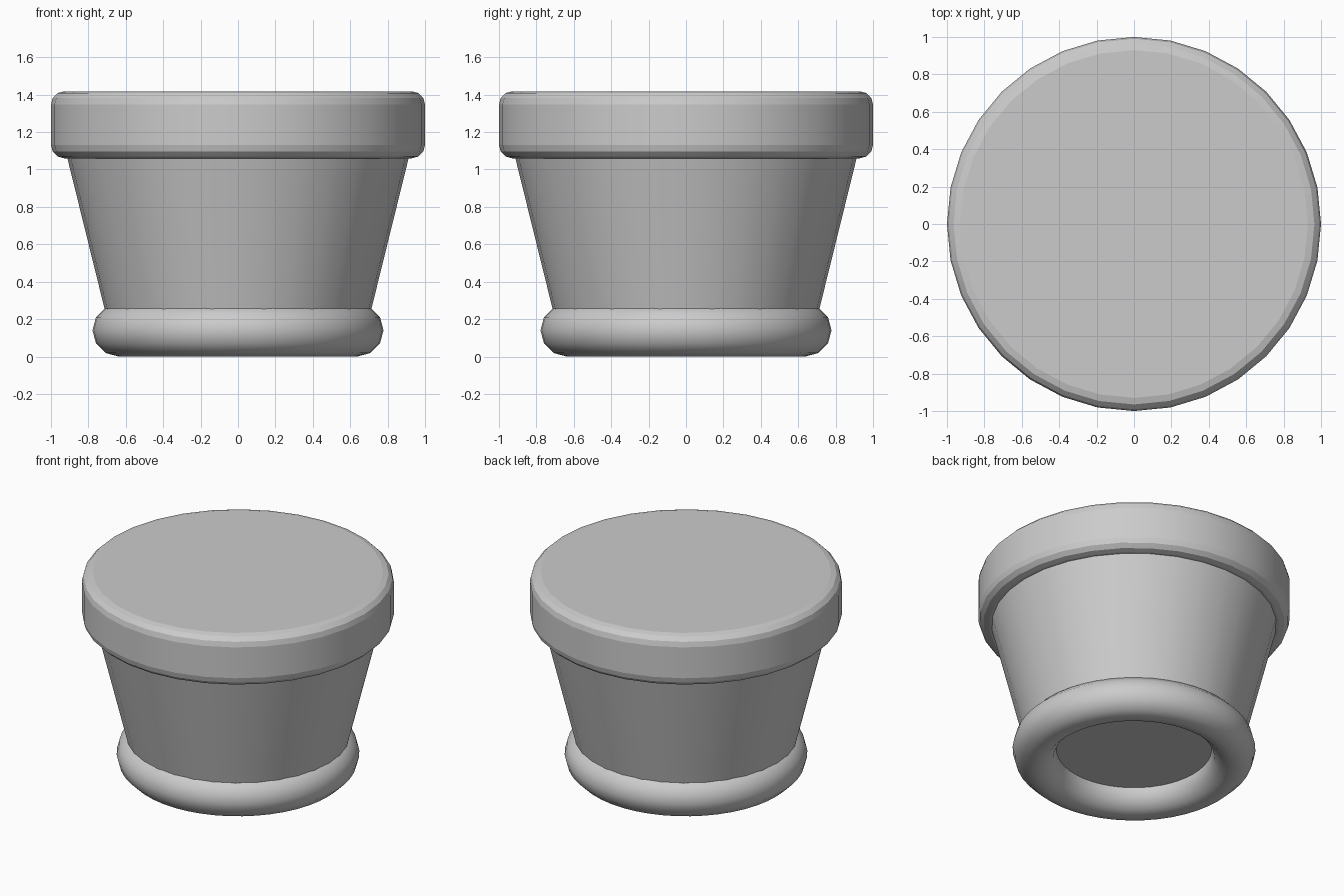
import bpy
import math

if "Cube" in bpy.data.objects:
    bpy.data.objects.remove(bpy.data.objects["Cube"])

clay = bpy.data.materials.new("grey_clay")
clay.diffuse_color = (0.6, 0.6, 0.6, 1)
clay.use_nodes = True
clay.node_tree.nodes["Principled BSDF"].inputs["Base Color"].default_value = clay.diffuse_color


def finish(name, angle):
    ob = bpy.context.object
    ob.name = name
    ob.data.materials.append(clay)
    bpy.ops.object.shade_smooth_by_angle(angle=math.radians(angle))
    return ob


# Tapered pot body, closed at both ends
z0, z1 = 0.14, 1.10
bpy.ops.mesh.primitive_cone_add(vertices=32, radius1=0.685, radius2=0.922,
                                depth=z1 - z0, location=(0, 0, (z0 + z1) / 2))
finish("pot_body", 30)

# Rounded base ring
bpy.ops.mesh.primitive_torus_add(major_segments=48, minor_segments=12,
                                 major_radius=0.638, minor_radius=0.14,
                                 location=(0, 0, 0.14))
finish("base_ring", 60)

# Thick rim with bevelled top and bottom edges
z0, z1 = 1.06, 1.418
bpy.ops.mesh.primitive_cylinder_add(vertices=32, radius=1.0, depth=z1 - z0,
                                    location=(0, 0, (z0 + z1) / 2))
rim = bpy.context.object
bevel = rim.modifiers.new("edge_bevel", 'BEVEL')
bevel.width = 0.07
bevel.segments = 3
bevel.limit_method = 'ANGLE'
bevel.angle_limit = math.radians(40)
bpy.ops.object.modifier_apply(modifier=bevel.name)
finish("pot_rim", 14)
